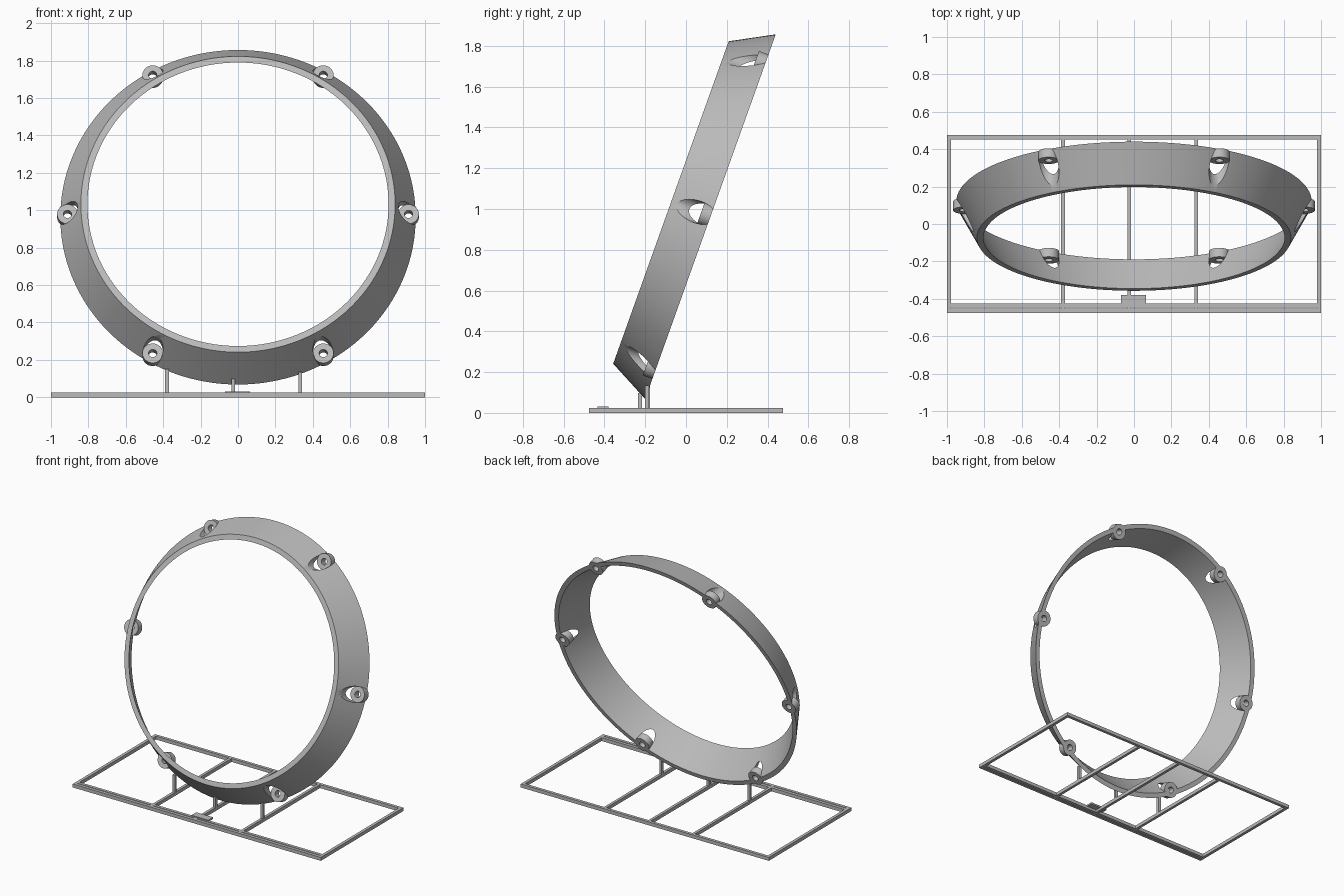
import bpy, bmesh, math
from mathutils import Matrix

if "Cube" in bpy.data.objects:
    bpy.data.objects.remove(bpy.data.objects["Cube"], do_unlink=True)

grey = bpy.data.materials.new("plain grey")
grey.use_nodes = True
grey.diffuse_color = (0.5, 0.5, 0.5, 1)
grey.node_tree.nodes["Principled BSDF"].inputs["Base Color"].default_value = (0.5, 0.5, 0.5, 1)


def finish(bm, name):
    bmesh.ops.recalc_face_normals(bm, faces=bm.faces)
    mesh = bpy.data.meshes.new(name)
    bm.to_mesh(mesh)
    bm.free()
    obj = bpy.data.objects.new(name, mesh)
    bpy.context.collection.objects.link(obj)
    mesh.materials.append(grey)
    return obj


def select(obj):
    bpy.ops.object.select_all(action="DESELECT")
    obj.select_set(True)
    bpy.context.view_layer.objects.active = obj


def lathe(bm, profile, steps, offset):
    """Revolve a closed (radius, height) profile about local z."""
    rings = []
    for i in range(steps):
        a = math.tau * i / steps
        rings.append([bm.verts.new((offset[0] + r * math.cos(a), offset[1] + r * math.sin(a), z))
                      for r, z in profile])
    n = len(profile)
    for i, ring in enumerate(rings):
        nxt = rings[(i + 1) % steps]
        for j in range(n):
            k = (j + 1) % n
            bm.faces.new((ring[j], nxt[j], nxt[k], ring[k]))


def box(name, x, y, z):
    bm = bmesh.new()
    size = [b - a for a, b in (x, y, z)]
    mid = [(a + b) / 2 for a, b in (x, y, z)]
    bmesh.ops.create_cube(bm, size=1, matrix=Matrix.Translation(mid) @ Matrix.Diagonal((*size, 1)))
    return finish(bm, name)


# Leaning frame shared by the ring and its bosses
lean = Matrix.Translation((0, 0.12, 0.9625)) @ Matrix.Rotation(math.radians(70.3), 4, "X")
DEPTH, BOSS_R, BOSS_H = 0.206, 0.055, 0.05
centres = [(0.912 * math.cos(math.tau * i / 6), 0.912 * math.sin(math.tau * i / 6)) for i in range(6)]

# Conical ring, with screw pockets cut through the wall
bm = bmesh.new()
lathe(bm, [(0.95, 0), (0.84, DEPTH), (0.805, DEPTH), (0.917, 0)], 160, (0, 0))
ring = finish(bm, "conical_ring")

bm = bmesh.new()
for cx, cy in centres:
    bmesh.ops.create_cone(bm, cap_ends=True, segments=40, radius1=BOSS_R, radius2=BOSS_R, depth=0.4,
                          matrix=Matrix.Translation((cx, cy, 0.15)))
cutter = finish(bm, "pocket_cutter")
cutter.hide_render = True
cut = ring.modifiers.new("pockets", "BOOLEAN")
cut.operation, cut.object, cut.solver = "DIFFERENCE", cutter, "EXACT"
select(ring)
bpy.ops.object.modifier_apply(modifier=cut.name)
bpy.data.objects.remove(cutter, do_unlink=True)

# Screw bosses: thick washers seated at the back of each pocket
bm = bmesh.new()
for c in centres:
    lathe(bm, [(BOSS_R, 0), (BOSS_R, BOSS_H), (0.022, BOSS_H), (0.022, 0)], 40, c)
bosses = finish(bm, "screw_bosses")

for obj in (ring, bosses):
    obj.matrix_world = lean
    select(obj)
    bpy.ops.object.shade_smooth_by_angle(angle=math.radians(30))

# Flat base frame with a doubled front rail
W, T = 0.022, 0.025
box("back_rail", (-1, 1), (0.475 - W, 0.475), (0, T))
box("front_rail_outer", (-1, 1), (-0.475, -0.475 + W), (0, T))
box("front_rail_inner", (-1, 1), (-0.447, -0.447 + W), (0, T))
for side, x in (("right", -1 + W / 2), ("left", 1 - W / 2)):
    box(side + "_rail", (x - W / 2, x + W / 2), (-0.475, 0.475), (0, T))

# Cross bars, each with a post reaching up to the ring
for name, x, y, top in (("right", -0.38, -0.187, 0.15), ("middle", -0.025, -0.225, 0.098),
                        ("left", 0.333, -0.192, 0.135)):
    box(name + "_cross_bar", (x - 0.01, x + 0.01), (-0.46, 0.46), (0, T))
    box(name + "_post", (x - 0.01, x + 0.01), (y - 0.01, y + 0.01), (T, top))

# Small blank tag on the front rail
box("tag_plate", (-0.07, 0.065), (-0.435, -0.38), (0.018, 0.031))
